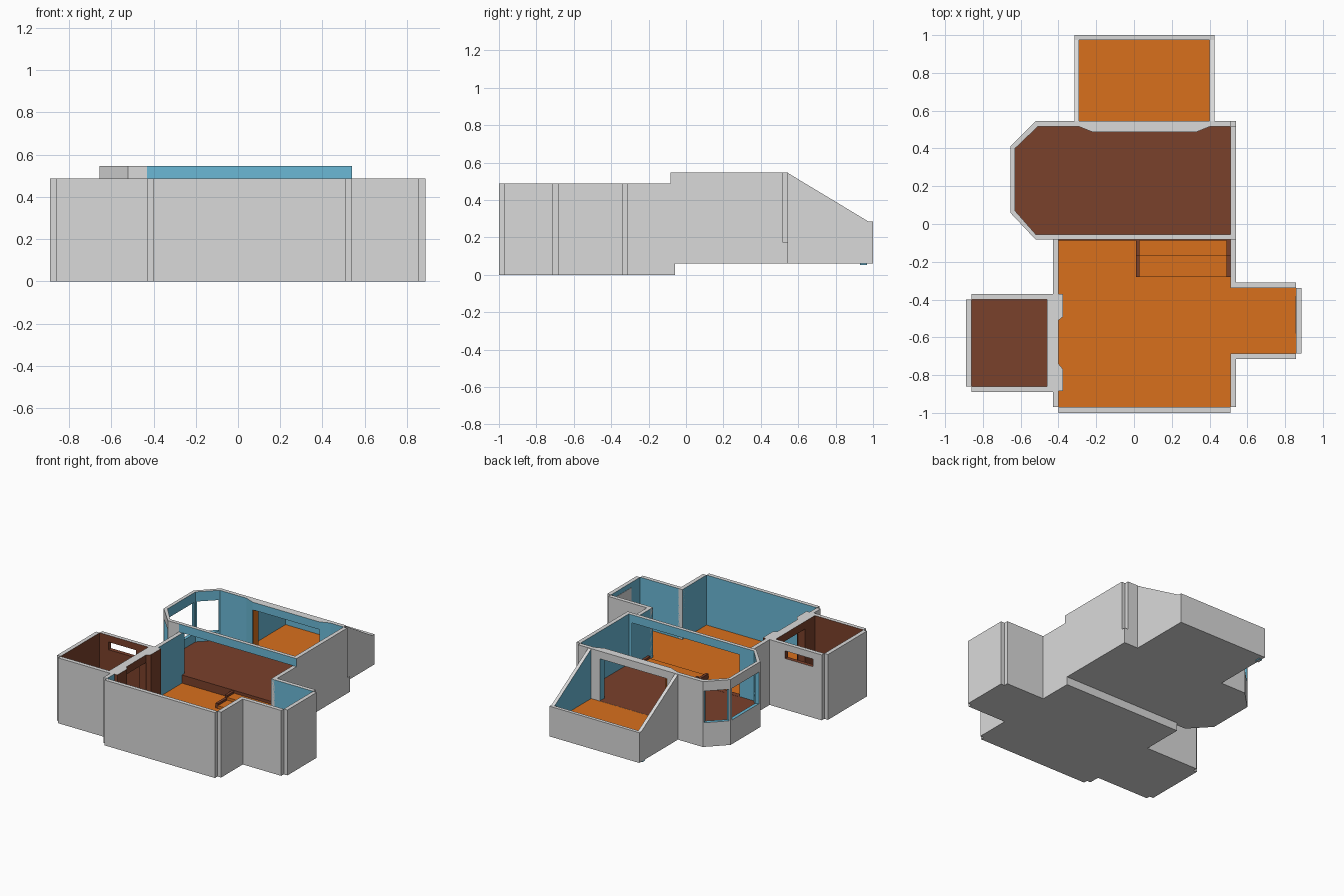
import bpy, bmesh
from mathutils import Vector

cube = bpy.data.objects.get("Cube")
if cube:
    bpy.data.objects.remove(cube, do_unlink=True)

COLOURS = {
    "plaster_grey": (0.70, 0.70, 0.70),
    "wall_blue": (0.145, 0.485, 0.67),
    "floor_orange": (0.69, 0.16, 0.012),
    "floor_brown": (0.195, 0.052, 0.024),
}
MATS = []
for mat_name, rgb in COLOURS.items():
    m = bpy.data.materials.new(mat_name)
    m.use_nodes = True
    m.diffuse_color = (*rgb, 1)
    m.node_tree.nodes["Principled BSDF"].inputs["Base Color"].default_value = (*rgb, 1)
    MATS.append(m)
GREY, BLUE, ORANGE, BROWN = range(4)


def finish(name, bm):
    bmesh.ops.recalc_face_normals(bm, faces=bm.faces)
    mesh = bpy.data.meshes.new(name)
    bm.to_mesh(mesh)
    bm.free()
    for m in MATS:
        mesh.materials.append(m)
    obj = bpy.data.objects.new(name, mesh)
    bpy.context.collection.objects.link(obj)
    return obj


def add_prism(bm, pts, z0, z1, side, top):
    """Upright prism; side is one colour or a list with one per edge."""
    low = [bm.verts.new((x, y, z0)) for x, y in pts]
    high = [bm.verts.new((x, y, z1)) for x, y in pts]
    n = len(pts)
    bm.faces.new(low[::-1]).material_index = GREY
    bm.faces.new(high).material_index = top
    for i in range(n):
        j = (i + 1) % n
        f = bm.faces.new((low[i], low[j], high[j], high[i]))
        f.material_index = side[i] if isinstance(side, list) else side


def prism(name, pts, z0, z1, side=GREY, top=GREY):
    bm = bmesh.new()
    add_prism(bm, pts, z0, z1, side, top)
    return finish(name, bm)


def rect(x0, x1, y0, y1):
    return [(x0, y0), (x1, y0), (x1, y1), (x0, y1)]


def wall(name, inner, outer, z0, z1, inside=BLUE, outside=GREY, hole=None):
    """Wall between an inner and an outer line; hole = (s0, s1, low, high)."""
    (a, b), (c, d) = [[Vector(p) for p in line] for line in (inner, outer)]
    bm = bmesh.new()

    def piece(s0, s1, low, high, top=GREY):
        pts = [a.lerp(b, s0), a.lerp(b, s1), c.lerp(d, s1), c.lerp(d, s0)]
        ends = [GREY if s in (0, 1) else inside for s in (s1, s0)]
        add_prism(bm, pts, low, high, [inside, ends[0], outside, ends[1]], top)

    if hole:
        s0, s1, low, high = hole
        piece(0, s0, z0, z1)
        piece(s1, 1, z0, z1)
        piece(s0, s1, z0, low, inside)
        piece(s0, s1, high, z1)
    else:
        piece(0, 1, z0, z1)
    return finish(name, bm)


T = 0.03      # wall thickness
LOW = 0.487   # wall height of the lower rooms
TOP = 0.547   # wall height of the raised room
F1, F2 = 0.115, 0.175  # floor levels


def side_wall(name, x, y0, y1, sign, **kw):
    return wall(name, [(x, y0), (x, y1)], [(x + sign * T, y0), (x + sign * T, y1)], 0, LOW, **kw)


def cross_wall(name, y, x0, x1, sign, **kw):
    return wall(name, [(x0, y), (x1, y)], [(x0, y + sign * T), (x1, y + sign * T)], 0, LOW, **kw)


# Lower floors
prism("main_floor", rect(-0.40, 0.51, -0.97, -0.06), 0, F1, GREY, ORANGE)
prism("alcove_floor", rect(0.51, 0.857, -0.685, -0.34), 0, F1, GREY, ORANGE)
prism("side_room_floor", rect(-0.86, -0.40, -0.86, -0.40), 0, F1 + 0.001, GREY, BROWN)

# Main room and alcove walls
cross_wall("main_front_wall", -0.97, -0.40, 0.51, -1)
side_wall("main_east_wall_front", 0.51, -0.97, -0.685, 1)
side_wall("main_east_wall_back", 0.51, -0.34, -0.06, 1)
side_wall("main_west_wall_front", -0.40, -0.97, -0.885, -1)
side_wall("main_west_wall_back", -0.40, -0.37, -0.06, -1)
cross_wall("alcove_front_wall", -0.685, 0.51, 0.857, -1)
cross_wall("alcove_back_wall", -0.34, 0.51, 0.857, 1)
side_wall("alcove_end_wall", 0.857, -0.685, -0.34, 1)
prism("alcove_panel", rect(0.855, 0.858, -0.58, -0.38), 0.25, 0.45)

# Side room walls, with a doorway and a slit window
side_wall("doorway_wall", -0.40, -0.885, -0.37, -1, inside=BROWN, outside=BROWN,
          hole=(0.27, 0.74, F1, 0.43))
side_wall("doorway_inner_wall", -0.46, -0.86, -0.40, 1, inside=BROWN, outside=BROWN,
          hole=(0.25, 0.77, F1, 0.43))
cross_wall("side_room_front_wall", -0.86, -0.86, -0.43, -1, inside=BROWN)
cross_wall("side_room_back_wall", -0.40, -0.86, -0.43, 1, inside=BROWN,
           hole=(0.17, 0.70, 0.38, 0.437))
side_wall("side_room_end_wall", -0.86, -0.86, -0.40, -1, inside=BROWN)
for name, y0, y1, y2 in (("back", -0.37, -0.49, -0.51), ("front", -0.885, -0.77, -0.74)):
    prism("door_pillar_" + name, [(-0.40, y0), (-0.375, y0), (-0.375, y1), (-0.40, y2)],
          F1, LOW, BROWN)

# Raised room with a bay; its back east corner is notched above floor level
INNER = [(-0.52, -0.055), (0.51, -0.055), (0.51, 0.515), (-0.51, 0.515), (-0.63, 0.40), (-0.63, 0.07)]
OUTER = [(-0.52, -0.083), (0.54, -0.083), (0.54, 0.515), (-0.52, 0.545), (-0.655, 0.41), (-0.655, 0.06)]
prism("raised_floor", INNER, 0.06, F2, GREY, BROWN)
wall("raised_front_wall_end", [INNER[0], (-0.43, -0.055)], [OUTER[0], (-0.43, -0.083)], 0.06, TOP)
wall("raised_front_wall", [(-0.43, -0.055), INNER[1]], [(-0.43, -0.083), OUTER[1]], 0.06, TOP,
     outside=BLUE, hole=(0.03, 0.97, F2 - 0.01, LOW))
wall("raised_east_wall", INNER[1:3], OUTER[1:3], 0.06, TOP)
wall("raised_back_wall", INNER[2:4], [(0.51, 0.545), OUTER[3]], 0.06, TOP,
     hole=(0.176, 0.715, F2, 0.49))
prism("corner_block", rect(0.51, 0.54, 0.515, 0.545), 0.06, F2)
for i, name in ((3, "back"), (4, "middle"), (5, "front")):
    j = (i + 1) % 6
    wall("bay_" + name, [INNER[i], INNER[j]], [OUTER[i], OUTER[j]], 0.06, TOP,
         hole=(0.05, 0.95, 0.24, 0.475))

# Wide opening between the raised room and the back room
prism("opening_pillar_west", [(-0.29, 0.515), (-0.22, 0.487), (-0.22, 0.515)], F2, TOP, BLUE)
prism("opening_pillar_east", [(0.40, 0.515), (0.33, 0.515), (0.33, 0.487)], F2, TOP, BLUE)
prism("opening_beam", rect(-0.22, 0.33, 0.487, 0.515), 0.49, TOP, BLUE)
prism("opening_jamb", rect(-0.22, -0.214, 0.49, 0.545), F2, 0.49, ORANGE)
prism("opening_sill", rect(-0.22, 0.33, 0.515, 0.545), F2 - 0.01, F2 + 0.001, GREY, BROWN)

# Back room with sloping side walls
prism("back_floor", rect(-0.29, 0.40, 0.545, 0.975), 0.06, F2, GREY, ORANGE)
wall("back_end_wall", [(-0.315, 0.975), (0.425, 0.975)], [(-0.315, 1), (0.425, 1)], 0.06, 0.285)
for name, xi, xo in (("west", -0.29, -0.315), ("east", 0.40, 0.425)):
    obj = wall("back_" + name + "_wall", [(xi, 0.54), (xi, 0.975)], [(xo, 0.54), (xo, 0.975)],
               0.06, TOP)
    for v in obj.data.vertices:
        if v.co.z > 0.5 and v.co.y > 0.9:
            v.co.z = 0.285
prism("back_foot", rect(-0.315, -0.29, 0.93, 0.967), 0.052, 0.061, BLUE)

# Threshold and steps up to the raised room
prism("threshold", rect(-0.40, 0.51, -0.088, -0.05), F1, F2 + 0.001, BROWN, BROWN)
for i, (y0, y1) in enumerate(((-0.28, -0.17), (-0.17, -0.08))):
    z = F1 + 0.02 * (i + 1)
    prism("step_%d" % (i + 1), rect(0.03, 0.49, y0, y1), F1 - 0.01, z, ORANGE, ORANGE)
    for name, x in (("west", 0.01), ("east", 0.49)):
        prism("stringer_%s_%d" % (name, i + 1), rect(x, x + 0.02, y0, y1),
              F1 - 0.01, z + 0.015, BROWN, BROWN)
